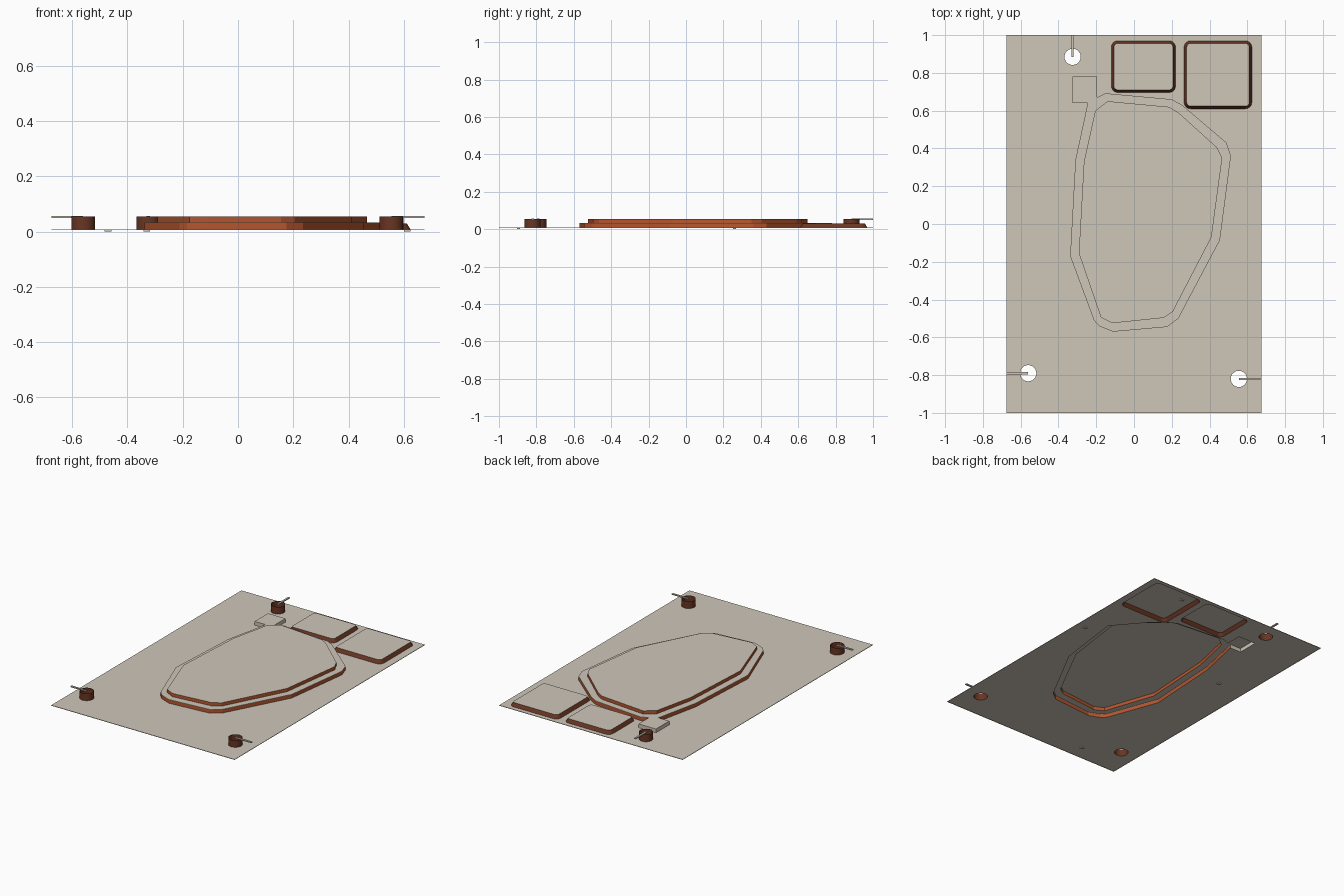
import bpy, bmesh, math
from mathutils import Vector

if "Cube" in bpy.data.objects:
    bpy.data.objects.remove(bpy.data.objects["Cube"])


def material(name, rgb):
    m = bpy.data.materials.new(name)
    m.diffuse_color = (*rgb, 1)
    m.use_nodes = True
    m.node_tree.nodes["Principled BSDF"].inputs["Base Color"].default_value = m.diffuse_color
    return m


STONE = material("warm_grey", (0.62, 0.57, 0.485))
RUST = material("rust_brown", (0.47, 0.095, 0.028))
DARK = material("dark_brown", (0.14, 0.036, 0.017))

BASE, PAD, LEDGE, TOP = 0.008, 0.03, 0.033, 0.055


def finish(name, bm, mat):
    me = bpy.data.meshes.new(name)
    bm.to_mesh(me)
    bm.free()
    me.materials.append(mat)
    ob = bpy.data.objects.new(name, me)
    bpy.context.collection.objects.link(ob)
    return ob


def flat(name, z, loops, mat=STONE):
    """Horizontal sheet: the first loop is the rim, the others are holes."""
    bm = bmesh.new()
    edges = []
    for pts in loops:
        vs = [bm.verts.new((x, y, z)) for x, y in pts]
        edges += [bm.edges.new((vs[i], vs[i - 1])) for i in range(len(vs))]
    bmesh.ops.triangle_fill(bm, edges=edges, use_beauty=True, normal=(0, 0, 1))
    for f in bm.faces:
        f.normal_update()
        if f.normal.z < 0:
            f.normal_flip()
    return finish(name, bm, mat)


def wall(name, low, high, z0, z1, mat=RUST, smooth=False, closed=True):
    """Strip of faces between two counter-clockwise outlines."""
    bm = bmesh.new()
    a = [bm.verts.new((x, y, z0)) for x, y in low]
    b = [bm.verts.new((x, y, z1)) for x, y in high]
    n = len(a)
    for i in range(n if closed else n - 1):
        j = (i + 1) % n
        f = bm.faces.new((a[i], a[j], b[j], b[i]))
        f.smooth = smooth
    return finish(name, bm, mat)


def box(name, x0, x1, y0, y1, z0, z1, mat=STONE):
    bm = bmesh.new()
    bmesh.ops.create_cube(bm, size=1)
    for v in bm.verts:
        v.co = Vector(((x0 + x1) / 2 + v.co.x * (x1 - x0),
                       (y0 + y1) / 2 + v.co.y * (y1 - y0),
                       (z0 + z1) / 2 + v.co.z * (z1 - z0)))
    return finish(name, bm, mat)


def circle(cx, cy, r, n=24):
    return [(cx + r * math.cos(i * math.tau / n), cy + r * math.sin(i * math.tau / n))
            for i in range(n)]


def round_rect(x0, x1, y0, y1, r, n=4):
    pts = []
    corners = [(x1 - r, y1 - r), (x0 + r, y1 - r), (x0 + r, y0 + r), (x1 - r, y0 + r)]
    for k, (cx, cy) in enumerate(corners):
        for i in range(n + 1):
            a = (k + i / n) * math.pi / 2
            pts.append((cx + r * math.cos(a), cy + r * math.sin(a)))
    return pts


# Plateau outlines, counter-clockwise; the outer one starts and ends at the corner block
outer = [(-0.245, 0.64), (-0.31, 0.34), (-0.338, -0.17), (-0.212, -0.51), (-0.185, -0.54),
         (-0.11, -0.57), (0.175, -0.545), (0.235, -0.50), (0.455, -0.085), (0.513, 0.36),
         (0.49, 0.43), (0.255, 0.63), (0.20, 0.66), (-0.15, 0.692), (-0.197, 0.67)]
block = [(-0.197, 0.78), (-0.325, 0.78), (-0.325, 0.64)]
inner = [(-0.205, 0.60), (-0.265, 0.33), (-0.292, -0.155), (-0.175, -0.495), (-0.115, -0.525),
         (0.155, -0.497), (0.205, -0.465), (0.41, -0.07), (0.467, 0.35), (0.44, 0.405),
         (0.235, 0.59), (0.185, 0.62), (-0.14, 0.65)]

# Raised pads with sloping rims
pads = {"small_pad": (-0.12, 0.22, 0.696, 0.97), "large_pad": (0.265, 0.624, 0.61, 0.97)}
# Posts: centre of each
posts = {"back": (-0.325, 0.885), "left": (-0.56, -0.79), "right": (0.555, -0.82)}
R = 0.043

# Base sheet with openings under every raised part, and its thin edge
rim = [(-0.675, -1), (0.675, -1), (0.675, 1), (-0.675, 1)]
holes = [outer + block]
holes += [round_rect(*p, 0.034) for p in pads.values()]
holes += [circle(*c, R) for c in posts.values()]
flat("base_sheet", BASE, [rim] + holes)
wall("base_edge", rim, rim, BASE - 0.003, BASE, STONE)

# Two-tier plateau with the corner block
wall("plateau_lower_wall", outer, outer, BASE, LEDGE - 0.002, closed=False)
wall("plateau_lip", outer, outer, LEDGE - 0.002, LEDGE, STONE, closed=False)
corner = [outer[-1]] + block + [outer[0]]
wall("corner_block_wall", corner, corner, BASE, LEDGE, STONE, closed=False)
flat("plateau_ledge", LEDGE, [outer + block, inner])
wall("plateau_upper_wall", inner, inner, LEDGE, TOP)
flat("plateau_top", TOP, [inner])

# Pads
for name, (x0, x1, y0, y1) in pads.items():
    s = 0.014
    low = round_rect(x0, x1, y0, y1, 0.034)
    high = round_rect(x0 + s, x1 - s, y0 + s, y1 - s, 0.02)
    wall(name + "_rim", low, high, BASE, PAD, DARK)
    flat(name + "_top", PAD, [high])

# Hollow posts
for name, c in posts.items():
    ring = circle(*c, R)
    wall(name + "_post", ring, ring, BASE, TOP, DARK, smooth=True)

# Thin strips from the post centres to the edge of the sheet
w, z0, z1 = 0.006, TOP - 0.005, TOP + 0.002
box("back_strip", -0.325 - w, -0.325 + w, 0.885, 1.0, z0, z1)
box("left_strip", -0.675, -0.56, -0.79 - w, -0.79 + w, z0, z1)
box("right_strip", 0.555, 0.675, -0.82 - w, -0.82 + w, z0, z1)

# Small feet on the underside
for i, (x, y, z) in enumerate([(-0.47, 0.26, 0), (0.612, 0.26, 0), (-0.33, -0.895, 0),
                               (0.35, 0.88, PAD - BASE)]):
    box("foot_%d" % (i + 1), x - 0.012, x + 0.012, y - 0.008, y + 0.008, z, z + BASE - 0.001)
